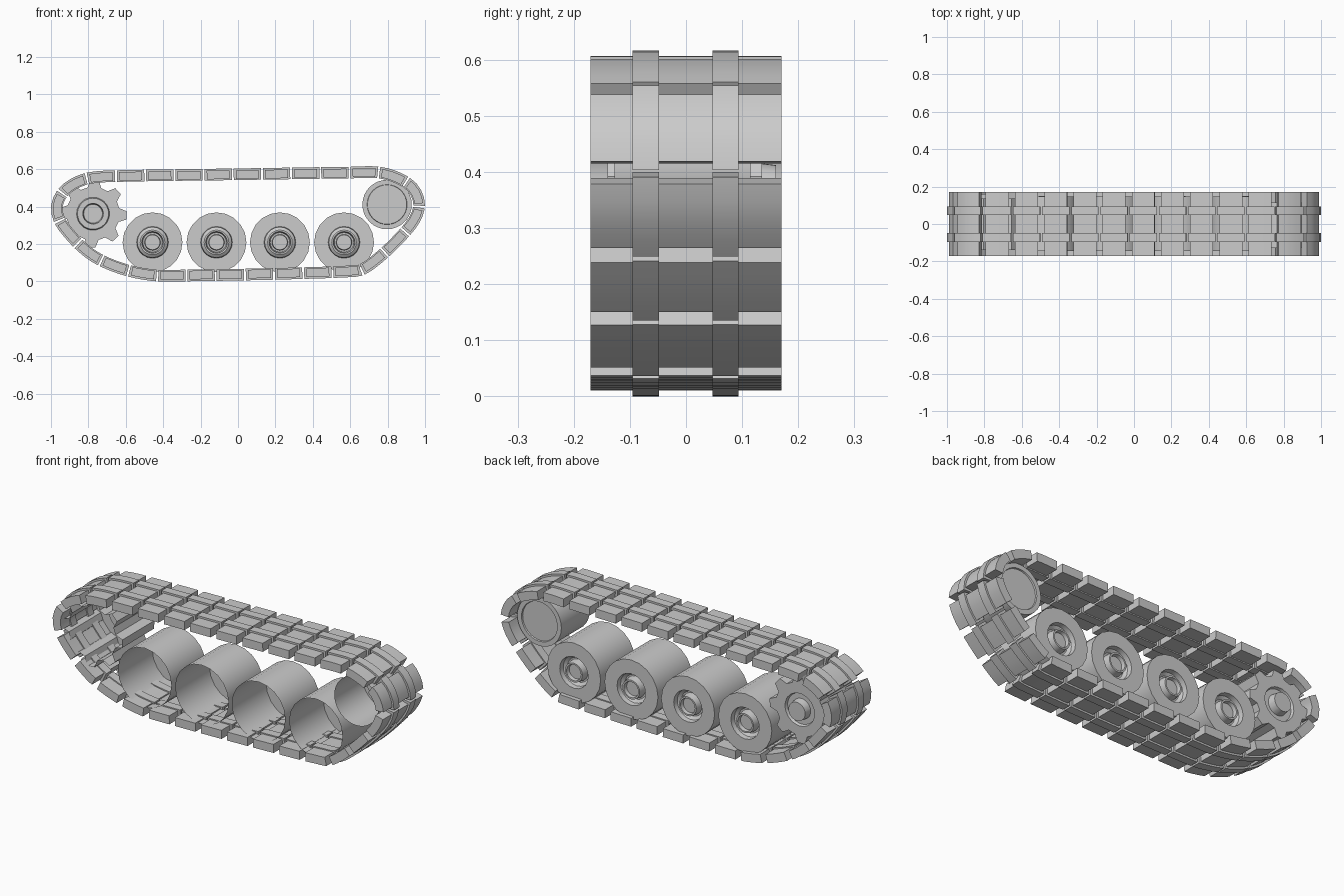
import bpy, bmesh, math
from mathutils import Vector

if "Cube" in bpy.data.objects:
    bpy.data.objects.remove(bpy.data.objects["Cube"])

# ---------- helpers ----------
def finish(bm, name):
    bmesh.ops.recalc_face_normals(bm, faces=bm.faces)
    me = bpy.data.meshes.new(name)
    bm.to_mesh(me)
    bm.free()
    ob = bpy.data.objects.new(name, me)
    bpy.context.collection.objects.link(ob)
    bpy.ops.object.select_all(action='DESELECT')
    bpy.context.view_layer.objects.active = ob
    ob.select_set(True)
    bpy.ops.object.shade_smooth_by_angle(angle=math.radians(30))
    return ob

def loft(bm, rings, cap=False):
    """Bridge successive closed rings of points; optionally fill the last."""
    vs = [[bm.verts.new(p) for p in r] for r in rings]
    for a, b in zip(vs, vs[1:]):
        n = len(a)
        for i in range(n):
            bm.faces.new((a[i], a[(i + 1) % n], b[(i + 1) % n], b[i]))
    if cap:
        bm.faces.new(vs[-1])
    return vs

def circle(cx, cz, r, y, n):
    return [(cx + r * math.cos(2 * math.pi * i / n), y,
             cz + r * math.sin(2 * math.pi * i / n)) for i in range(n)]

def lathe(name, cx, cz, profile, n):
    bm = bmesh.new()
    loft(bm, [circle(cx, cz, r, y, n) for r, y in profile], cap=True)
    return finish(bm, name)

# ---------- track path: outer outline, counter-clockwise ----------
ctrl = [(-.365, 0), (0, .005), (.3, .012), (.58, .022), (.67, .033), (.775, .105),
        (.893, .218), (.973, .32), (1, .415), (.963, .513), (.882, .575), (.76, .613),
        (.6, .613), (0, .604), (-.65, .594), (-.80, .583), (-.90, .545), (-.968, .485),
        (-1, .40), (-.983, .315), (-.943, .255), (-.86, .165), (-.76, .092),
        (-.61, .032), (-.465, .003)]
P = [Vector(p) for p in ctrl]
K = len(P)

def spline(p0, p1, p2, p3, t):
    m = (p2 - p1).length
    t1 = (p2 - p0).normalized() * m
    t2 = (p3 - p1).normalized() * m
    return ((2*t**3 - 3*t*t + 1) * p1 + (t**3 - 2*t*t + t) * t1
            + (3*t*t - 2*t**3) * p2 + (t**3 - t*t) * t2)

outer = [spline(P[i - 1], P[i], P[(i + 1) % K], P[(i + 2) % K], j / 12)
         for i in range(K) for j in range(12)]

# links are spaced along the mid-thickness line
MID = .031
M = len(outer)
path = []
for i, p in enumerate(outer):
    d = (outer[(i + 1) % M] - outer[i - 1]).normalized()
    path.append(p + Vector((-d.y, d.x)) * MID)
path.append(path[0])
dist = [0]
for a, b in zip(path, path[1:]):
    dist.append(dist[-1] + (b - a).length)
L = dist[-1]

def at(s):
    s %= L
    for i in range(M):
        if s <= dist[i + 1]:
            return path[i].lerp(path[i + 1], (s - dist[i]) / (dist[i + 1] - dist[i]))
    return path[-1]

def track_point(s, depth):
    d = (at(s + .012) - at(s - .012)).normalized()
    return at(s) + Vector((-d.y, d.x)) * (depth - MID)

def bent_bar(bm, s0, length, y0, y1, d0, d1, seg=4):
    rings = []
    for i in range(seg + 1):
        s = s0 + length * (i / seg - .5)
        o, n = track_point(s, d0), track_point(s, d1)
        rings.append([(o.x, y0, o.y), (o.x, y1, o.y), (n.x, y1, n.y), (n.x, y0, n.y)])
    vs = loft(bm, rings, cap=True)
    bm.faces.new(vs[0][::-1])

# ---------- track links: one full-width pad and two raised ridges ----------
count = round(L / .157)
pitch = L / count
# a joint between links sits on the top run at x = -0.34
joint = dist[min(range(M), key=lambda i: abs(path[i].x + .34) + (path[i].y < .3) * 9)]
joint += at(joint).x + .34
pads, ridges = bmesh.new(), bmesh.new()
for i in range(count):
    s = joint + (i + .5) * pitch
    bent_bar(pads, s, pitch - .034, -.17, .17, .01, .056)
    for y in (-.0715, .0705):
        bent_bar(ridges, s, pitch - .01, y - .0235, y + .0235, 0, .062)
finish(pads, "track_pads")
finish(ridges, "track_ridges")

# ---------- road wheels: shells open at the front, hub at the back ----------
wheel = [(.16, -.145), (.16, .148), (.085, .148), (.082, .122), (.066, .11),
         (.058, .11), (.052, .15), (.043, .15), (.04, .13)]
for k, x in enumerate((-.457, -.115, .224, .567)):
    lathe(f"road_wheel_{k + 1}", x, .209, wheel, 20)

# ---------- idler wheel ----------
lathe("idler_wheel", .797, .411,
      [(.132, -.127), (.132, .115), (.107, .115), (.105, .107)], 32)

# ---------- drive sprocket: toothed shell with hub ----------
cx, cz = -.775, .362
teeth = []
for k in range(8):
    for da, r in ((-15, .143), (-7, .181), (7, .181), (15, .143)):
        a = math.radians(45 * k - 3 + da)
        teeth.append((r, a))

def ring(y, radius=None):
    return [(cx + (radius or r) * math.cos(a), y, cz + (radius or r) * math.sin(a))
            for r, a in teeth]

bm = bmesh.new()
hub = [(.088, .135), (.083, .12), (.055, .12), (.05, .16)]
loft(bm, [ring(-.14), ring(.135)] + [ring(y, r) for r, y in hub], cap=True)
finish(bm, "drive_sprocket")
